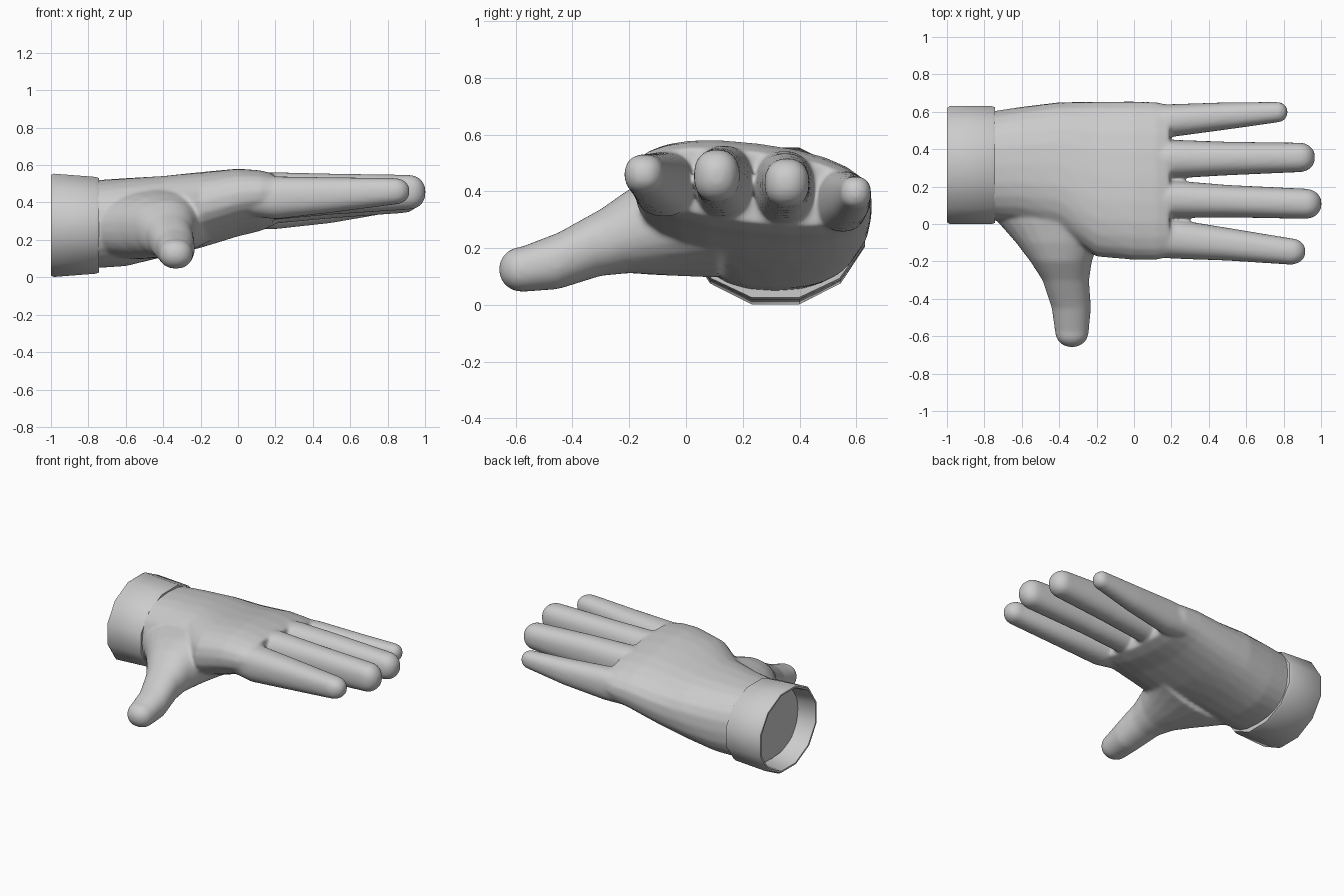
import bpy, bmesh
from math import sin, cos, pi, radians, copysign
from mathutils import Vector

cube = bpy.data.objects.get("Cube")
if cube:
    bpy.data.objects.remove(cube, do_unlink=True)

grey = bpy.data.materials.new("glove grey")
grey.use_nodes = True
grey.diffuse_color = (0.6, 0.6, 0.6, 1)
grey.node_tree.nodes["Principled BSDF"].inputs["Base Color"].default_value = (0.6, 0.6, 0.6, 1)


def bridge(bm, a, b):
    n = len(a)
    for i in range(n):
        bm.faces.new((a[i], a[(i + 1) % n], b[(i + 1) % n], b[i]))


def loft(bm, stations, axis="x", tip=0.0, power=2.0, sides=24):
    """Closed tube through (x, y, z, half_width, half_height, tilt) stations."""
    stations = list(stations)
    if tip:  # rounded end
        x, y, z, w, h, tilt = stations[-1]
        for k in range(1, 6):
            a = k * pi / 12
            step = tip * sin(a)
            dx, dy = (step, 0) if axis == "x" else (0, -step)
            stations.append((x + dx, y + dy, z, w * cos(a), h * cos(a), tilt))
    rings = []
    for x, y, z, w, h, tilt in stations:
        ring = []
        t = radians(tilt)
        for i in range(sides):
            a = 2 * pi * i / sides
            u = w * copysign(abs(cos(a)) ** (2 / power), cos(a))
            v = h * copysign(abs(sin(a)) ** (2 / power), sin(a))
            u, v = u * cos(t) - v * sin(t), u * sin(t) + v * cos(t)
            offset = Vector((0, u, v)) if axis == "x" else Vector((u, 0, v))
            ring.append(bm.verts.new(Vector((x, y, z)) + offset))
        rings.append(ring)
    for a, b in zip(rings, rings[1:]):
        bridge(bm, a, b)
    bm.faces.new(rings[0])
    bm.faces.new(rings[-1])


def make_object(name, bm):
    bmesh.ops.recalc_face_normals(bm, faces=bm.faces)
    mesh = bpy.data.meshes.new(name)
    bm.to_mesh(mesh)
    bm.free()
    mesh.materials.append(grey)
    obj = bpy.data.objects.new(name, mesh)
    bpy.context.collection.objects.link(obj)
    return obj


# Hand: palm, fingers and thumb merged into one smooth skin
bm = bmesh.new()

# Palm, from inside the cuff to the knuckles
loft(bm, [
    (-0.88, 0.315, 0.28, 0.29, 0.245, 0),
    (-0.75, 0.312, 0.285, 0.292, 0.235, 0),
    (-0.60, 0.315, 0.295, 0.312, 0.235, -2),
    (-0.40, 0.305, 0.325, 0.347, 0.215, -4),
    (-0.20, 0.24, 0.36, 0.417, 0.195, -6),
    (0.00, 0.232, 0.40, 0.427, 0.17, -7),
    (0.12, 0.23, 0.41, 0.425, 0.15, -7),
    (0.19, 0.23, 0.415, 0.41, 0.125, -7),
], power=2.4)

# Fingers: broad bases meeting in narrow webs, then the length of the rounded tip
fingers = [
    ([(0.05, -0.07, 0.43, 0.10, 0.10), (0.20, -0.078, 0.425, 0.107, 0.115),
      (0.50, -0.108, 0.44, 0.088, 0.095), (0.84, -0.147, 0.46, 0.071, 0.071)], 0.08),
    ([(0.05, 0.13, 0.43, 0.09, 0.12), (0.20, 0.133, 0.435, 0.101, 0.127),
      (0.50, 0.122, 0.445, 0.087, 0.11), (0.92, 0.108, 0.455, 0.081, 0.093)], 0.085),
    ([(0.05, 0.34, 0.41, 0.09, 0.12), (0.20, 0.347, 0.415, 0.104, 0.128),
      (0.50, 0.35, 0.425, 0.09, 0.11), (0.89, 0.356, 0.43, 0.079, 0.086)], 0.08),
    ([(0.05, 0.55, 0.36, 0.085, 0.10), (0.20, 0.553, 0.365, 0.088, 0.108),
      (0.50, 0.578, 0.375, 0.073, 0.085), (0.77, 0.598, 0.395, 0.055, 0.058)], 0.053),
]
for stations, tip in fingers:
    loft(bm, [s + (0,) for s in stations], tip=tip, power=2.3)

# Thumb, sweeping out of the wrist and the side of the palm
loft(bm, [
    (-0.44, 0.12, 0.29, 0.38, 0.185, 8),
    (-0.43, 0.01, 0.285, 0.30, 0.18, 8),
    (-0.41, -0.10, 0.275, 0.222, 0.168, 8),
    (-0.39, -0.20, 0.26, 0.165, 0.148, 6),
    (-0.365, -0.30, 0.22, 0.125, 0.118, 3),
    (-0.335, -0.45, 0.155, 0.105, 0.10, 0),
    (-0.332, -0.58, 0.125, 0.09, 0.08, 0),
], axis="y", tip=0.08, power=2.2)

hand = make_object("hand", bm)
remesh = hand.modifiers.new("merge", "REMESH")
remesh.mode = "VOXEL"
remesh.voxel_size = 0.009
remesh.use_smooth_shade = True
soften = hand.modifiers.new("soften", "SMOOTH")
soften.factor = 0.5
soften.iterations = 20

# Cuff: hollow twelve-sided band, slightly flared, its inner lip closing on the hand
bm = bmesh.new()
profile = [(-1.0, 0.97), (-0.985, 1.0), (-0.76, 1.0), (-0.742, 0.98),
           (-0.742, 0.86), (-0.98, 0.91), (-1.0, 0.93)]
rings = []
for x, r in profile:
    height = 0.287 - 0.08 * (x + 1)
    rings.append([bm.verts.new((x, 0.315 + 0.326 * r * cos(pi * (2 * i + 1) / 12),
                                0.278 + height * r * sin(pi * (2 * i + 1) / 12)))
                  for i in range(12)])
for a, b in zip(rings, rings[1:] + rings[:1]):
    bridge(bm, a, b)
cuff = make_object("cuff", bm)
bpy.ops.object.select_all(action="DESELECT")
cuff.select_set(True)
bpy.context.view_layer.objects.active = cuff
bpy.ops.object.shade_smooth_by_angle(angle=radians(42))
